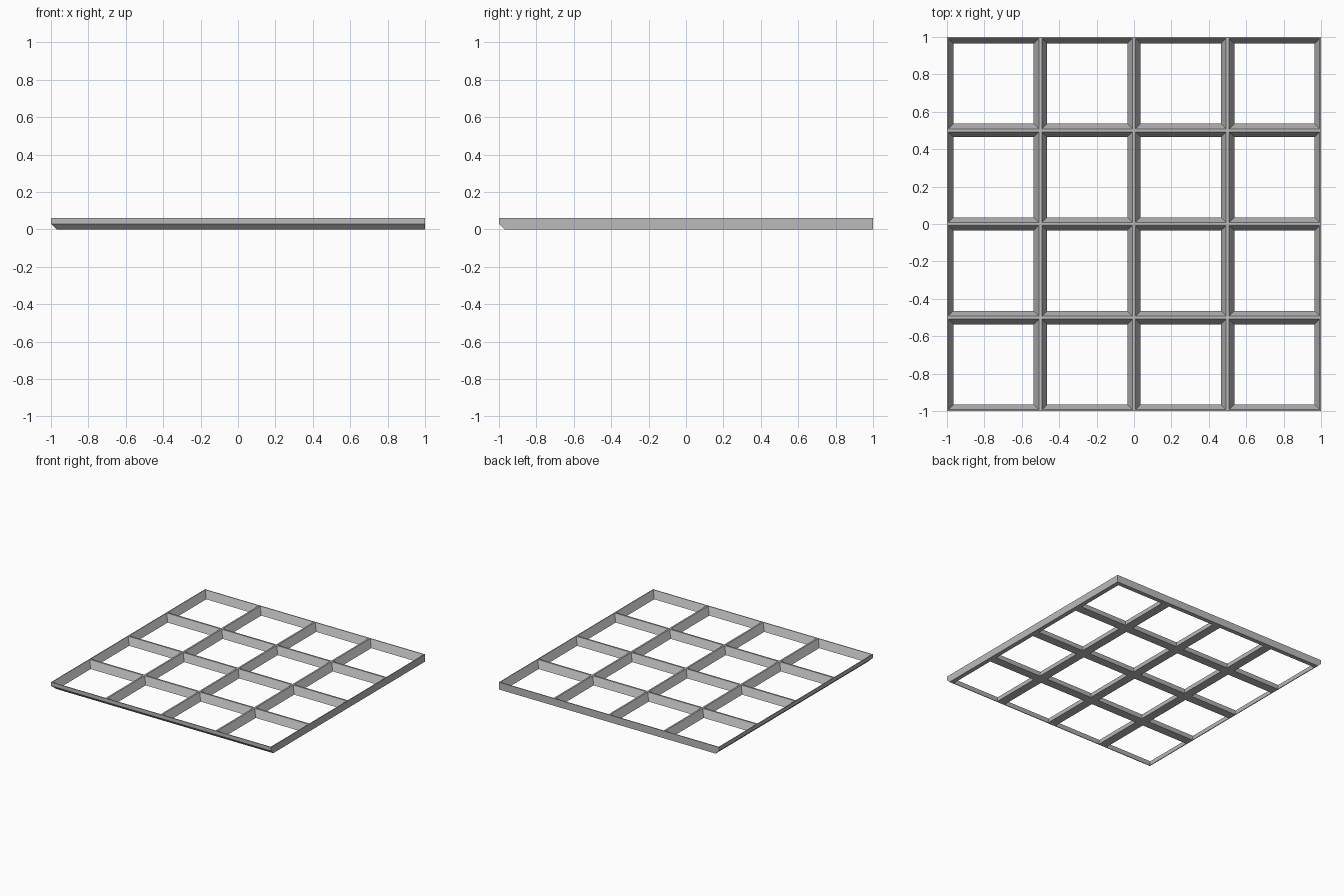
import bpy
import bmesh

cube = bpy.data.objects.get("Cube")
if cube:
    bpy.data.objects.remove(cube, do_unlink=True)

CELLS = 4
PITCH = 2 / CELLS
HALF = PITCH / 2
HEIGHT = 0.06
CHAMFER = 0.03
CORNERS = [(-1, -1), (1, -1), (1, 1), (-1, 1)]

# Section through one cell wall: outer bottom, outer middle, outer top,
# ridge edge, foot of the sloping pocket wall
SECTION = [(HALF, 0), (HALF, CHAMFER), (HALF, HEIGHT),
           (HALF - 0.007, HEIGHT), (HALF - 0.036, 0)]

grey = bpy.data.materials.new("plain grey")
grey.use_nodes = True
grey.diffuse_color = (0.5, 0.5, 0.5, 1)
grey.node_tree.nodes["Principled BSDF"].inputs["Base Color"].default_value = grey.diffuse_color


def square_loop(bm, cx, cy, half, z):
    """Four corners of a square; the base is cut back on the front and -x sides."""
    low = CHAMFER - 1 if z == 0 else -1
    return [bm.verts.new((max(cx + sx * half, low), max(cy + sy * half, low), z))
            for sx, sy in CORNERS]


def add_cell(bm, i, j):
    cx, cy = (-1 + HALF + n * PITCH for n in (i, j))
    loops = [square_loop(bm, cx, cy, half, z) for half, z in SECTION]
    on_rim = [j == 0, i == CELLS - 1, j == CELLS - 1, i == 0]
    for s, outer in enumerate(loops):
        inner = loops[(s + 1) % len(loops)]
        for k in range(4):
            # The two outer strips exist only around the rim of the grid
            if s < 2 and not on_rim[k]:
                continue
            n = (k + 1) % 4
            bm.faces.new((outer[k], outer[n], inner[n], inner[k]))


# Grid of open square pockets with sloping walls
bm = bmesh.new()
for i in range(CELLS):
    for j in range(CELLS):
        add_cell(bm, i, j)
bmesh.ops.remove_doubles(bm, verts=bm.verts, dist=0.0005)
loose = [v for v in bm.verts if not v.link_faces]
bmesh.ops.delete(bm, geom=loose, context='VERTS')
bmesh.ops.recalc_face_normals(bm, faces=bm.faces)

mesh = bpy.data.meshes.new("grid_frame")
bm.to_mesh(mesh)
bm.free()
mesh.materials.append(grey)
frame = bpy.data.objects.new("grid_frame", mesh)
bpy.context.collection.objects.link(frame)
